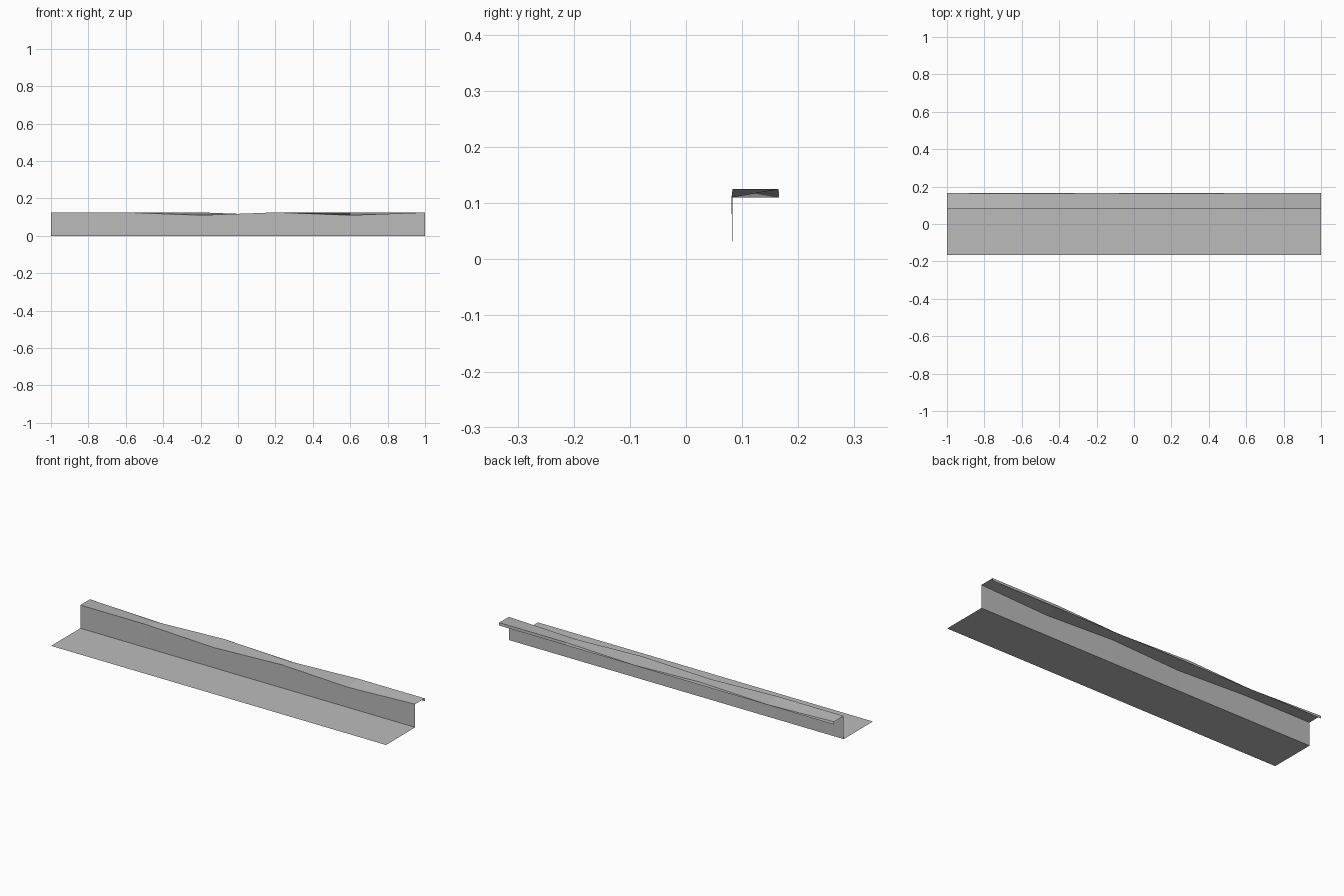
import bpy

cube = bpy.data.objects.get("Cube")
if cube:
    bpy.data.objects.remove(cube, do_unlink=True)

# Plain grey sheet material
grey = bpy.data.materials.new("sheet_grey")
grey.use_nodes = True
colour = (0.5, 0.5, 0.5, 1)
grey.diffuse_color = colour
grey.node_tree.nodes["Principled BSDF"].inputs["Base Color"].default_value = colour

STATIONS = [-1, -0.6, -0.2, 0.2, 0.6, 1]
HIGH, LOW = 0.125, 0.11


# Edge lines running along the length, one (y, z) per station
def floor_front(i):
    return -0.166, 0


def floor_back(i):
    return 0.083, 0


def wall_top(i):
    # dented at every second station
    return (0.081, LOW) if i in (2, 4) else (0.083, HIGH)


def shelf_back(i):
    # dented at the stations between
    return (0.163, LOW) if i in (1, 3) else (0.165, HIGH)


def lip_bottom(i):
    return 0.166, LOW


def sheet(name, edge_a, edge_b):
    """Faceted strip spanning two edge lines."""
    verts = [(x, *edge(i)) for i, x in enumerate(STATIONS) for edge in (edge_a, edge_b)]
    faces = [(2 * i, 2 * i + 2, 2 * i + 3, 2 * i + 1) for i in range(len(STATIONS) - 1)]
    mesh = bpy.data.meshes.new(name)
    mesh.from_pydata(verts, [], faces)
    mesh.materials.append(grey)
    obj = bpy.data.objects.new(name, mesh)
    bpy.context.collection.objects.link(obj)


# Bottom flange, upright, top shelf and the small turned-down lip
sheet("bottom_flange", floor_front, floor_back)
sheet("upright_wall", floor_back, wall_top)
sheet("top_shelf", wall_top, shelf_back)
sheet("rear_lip", shelf_back, lip_bottom)
